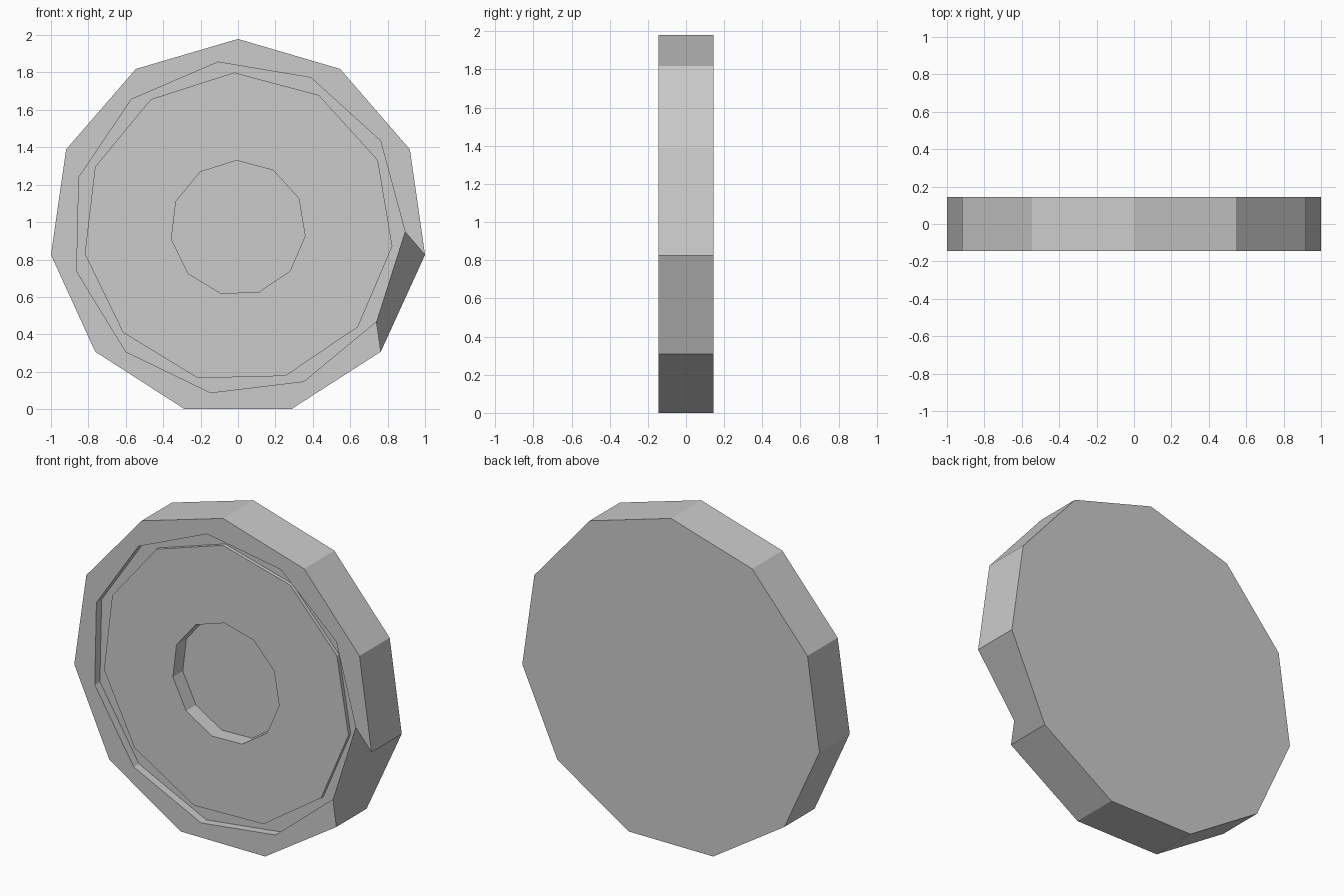
import bpy, bmesh, math

if "Cube" in bpy.data.objects:
    bpy.data.objects.remove(bpy.data.objects["Cube"])

SIDES = 11
HALF = 0.145          # half thickness
CENTRE_Z = 0.969

# (radius, angle of first corner, y) from the back edge to the hub recess floor
LOOPS = [
    (1.0103, 90.0, HALF),     # back edge
    (1.0103, 90.0, -HALF),    # front edge
    (0.893, 96.9, -HALF),     # inner edge of rim
    (0.893, 96.9, -0.095),    # groove floor, outer
    (0.831, 91.4, -0.095),    # groove floor, inner
    (0.831, 91.4, -0.117),    # raised face, outer
    (0.361, 91.4, -0.117),    # raised face, inner
    (0.361, 91.4, -0.022),    # hub recess floor
]

bm = bmesh.new()


def ring(radius, start, y):
    """One polygonal loop, clockwise seen from the front."""
    angles = [math.radians(start - i * 360 / SIDES) for i in range(SIDES)]
    return [bm.verts.new((radius * math.cos(a), y, CENTRE_Z + radius * math.sin(a)))
            for a in angles]


# Loft through all loops, then cap both ends
rings = [ring(*loop) for loop in LOOPS]
for a, b in zip(rings, rings[1:]):
    for i in range(SIDES):
        j = (i + 1) % SIDES
        bm.faces.new((a[i], a[j], b[j], b[i]))
bm.faces.new(rings[0])
bm.faces.new(rings[-1])

# The lower right facet merges tread and rim into one folded face
edge = bm.edges.get((rings[1][3], rings[1][4]))
bmesh.ops.dissolve_edges(bm, edges=[edge], use_verts=False)

bmesh.ops.recalc_face_normals(bm, faces=bm.faces[:])
mesh = bpy.data.meshes.new("wheel_disc")
bm.to_mesh(mesh)
bm.free()
wheel = bpy.data.objects.new("wheel_disc", mesh)
bpy.context.collection.objects.link(wheel)
